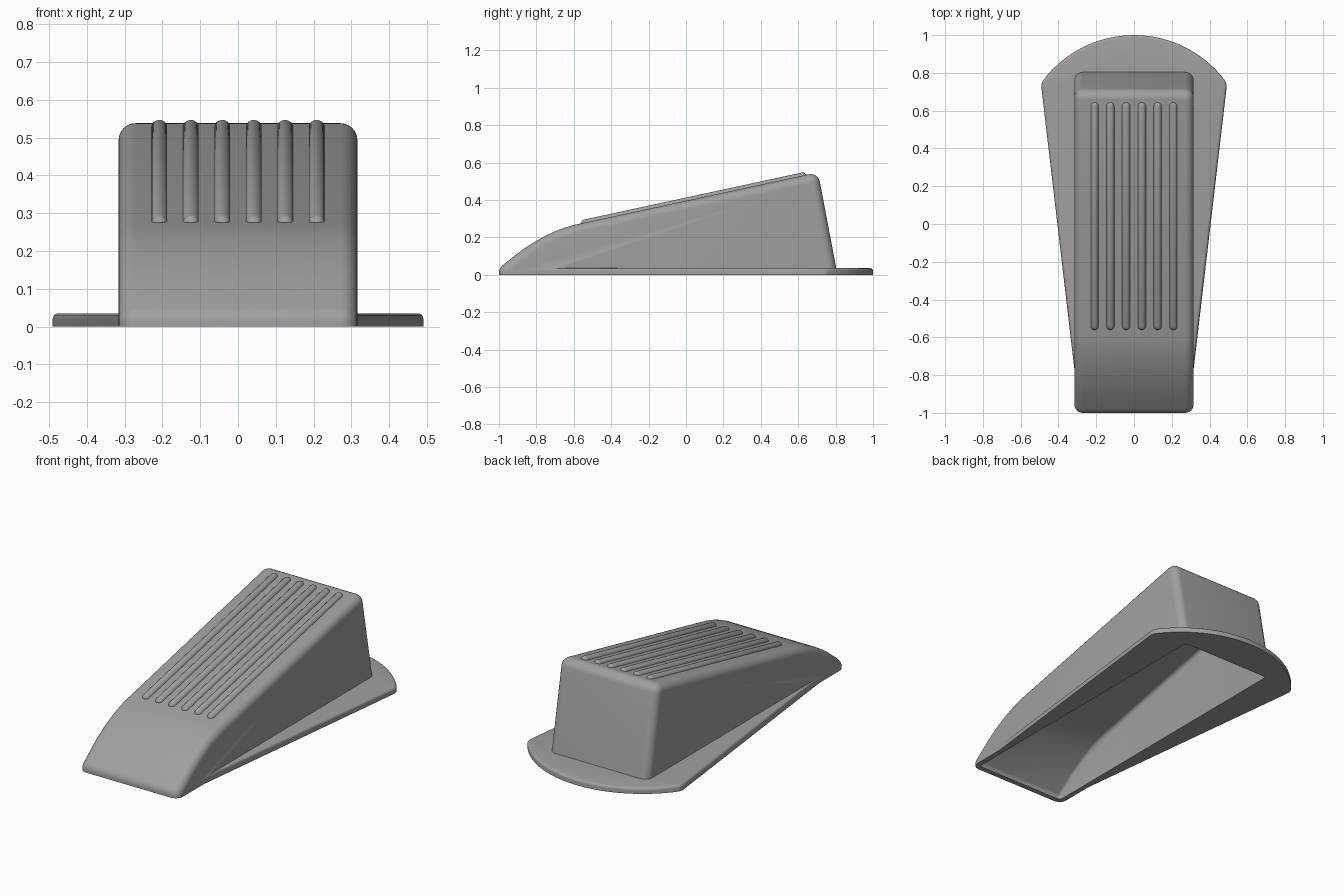
import bpy, bmesh, math
from mathutils import Vector, Matrix

if "Cube" in bpy.data.objects:
    bpy.data.objects.remove(bpy.data.objects["Cube"])

rubber = bpy.data.materials.new("grey rubber")
rubber.diffuse_color = (0.35, 0.35, 0.35, 1)
rubber.use_nodes = True
rubber.node_tree.nodes["Principled BSDF"].inputs["Base Color"].default_value = rubber.diffuse_color


def outline(ctrl, d, n=6):
    """Inset a counter-clockwise outline of ((a, b), radius) by d, rounding marked corners."""
    pts = []
    for i, (p, _) in enumerate(ctrl):
        p = Vector(p)
        u = (p - Vector(ctrl[i - 1][0])).normalized()
        v = (Vector(ctrl[(i + 1) % len(ctrl)][0]) - p).normalized()
        n1, n2 = Vector((-u.y, u.x)), Vector((-v.y, v.x))
        pts.append(p + (n1 + n2) * (d / (1 + n1.dot(n2))))
    out = []
    for i, p in enumerate(pts):
        if not ctrl[i][1]:
            out.append(p)
            continue
        r = max(ctrl[i][1] - d, 0.004)
        u = (p - pts[i - 1]).normalized()
        v = (pts[(i + 1) % len(pts)] - p).normalized()
        turn = u.angle(v)
        start = p - u * r * math.tan(turn / 2)
        centre = start + Vector((-u.y, u.x)) * r
        for k in range(n + 1):
            out.append(centre + Matrix.Rotation(turn * k / n, 2) @ (start - centre))
    return out


def loft(name, ctrl, levels, place):
    """Skin inset copies of an outline through (inset, height) levels."""
    bm = bmesh.new()
    rings = [[bm.verts.new(place(p, h)) for p in outline(ctrl, d)] for d, h in levels]
    for a, b in zip(rings, rings[1:]):
        for i in range(len(a)):
            bm.faces.new((a[i - 1], a[i], b[i], b[i - 1]))
    bm.faces.new(rings[0][::-1])
    bm.faces.new(rings[-1])
    bmesh.ops.recalc_face_normals(bm, faces=bm.faces)
    return finish(name, bm)


def finish(name, bm):
    me = bpy.data.meshes.new(name)
    bm.to_mesh(me)
    bm.free()
    me.materials.append(rubber)
    ob = bpy.data.objects.new(name, me)
    bpy.context.collection.objects.link(ob)
    return ob


def select(ob):
    bpy.ops.object.select_all(action='DESELECT')
    ob.select_set(True)
    bpy.context.view_layer.objects.active = ob


def combine(ob, other, op):
    other.hide_render = True
    select(ob)
    m = ob.modifiers.new(op, 'BOOLEAN')
    m.operation, m.solver, m.object = op, 'EXACT', other
    bpy.ops.object.modifier_apply(modifier=m.name)
    bpy.data.objects.remove(other)


def smooth(ob):
    select(ob)
    bpy.ops.object.shade_smooth_by_angle(angle=math.radians(35))


# Side profile of the wedge (y, z), extended below the ground and trimmed later
SLOPE = 0.2157
def ramp(y):
    return 0.277 + SLOPE * (y + 0.55)

p0, p1, p2 = Vector((-0.9, 0.115)), Vector((-0.738, 0.236)), Vector((-0.58, ramp(-0.58)))
hump = [p0 * (1 - t) ** 2 + p1 * 2 * t * (1 - t) + p2 * t * t for t in [k / 10 for k in range(11)]]
profile = [((-1, -0.2), 0), ((0.848, -0.2), 0), ((0.706, ramp(0.706)), 0.05)]
profile += [(tuple(p), 0) for p in reversed(hump)]
profile += [((-1, 0.035), 0.05)]


def side_levels(half, r, inset=0.0, n=6):
    """Rounded side edges for a profile swept across x."""
    a = [(inset + r * (1 - math.cos(t)), half - r + r * math.sin(t))
         for t in [k * math.pi / 2 / n for k in range(n + 1)]]
    return [(d, -x) for d, x in reversed(a)] + a


def across(p, h):
    return (h, p.x, p.y)

body = loft("wedge_body", profile, side_levels(0.316, 0.045), across)
cavity = loft("cavity_cutter", profile, side_levels(0.286, 0.018, 0.03), across)

# Fan-shaped base flange with a softened top edge
a0 = math.radians(35.3)
arc = []
for k in range(25):
    a = a0 + (math.pi - 2 * a0) * k / 24
    arc.append(((0.604 * math.cos(a), 0.396 + 0.604 * math.sin(a)), 0.06 if k in (0, 24) else 0))
fan = [((-0.298, -0.92), 0), ((0.298, -0.92), 0)] + arc
edge = [(0.015 * (1 - math.cos(t)), 0.02 + 0.015 * math.sin(t))
        for t in [k * math.pi / 8 for k in range(5)]]
flange = loft("base_flange", fan, [(0, -0.1)] + edge, lambda p, h: (p.x, p.y, h))

# Ground trimming block
bm = bmesh.new()
bmesh.ops.create_cube(bm, size=1, matrix=Matrix.Translation((0, 0, -0.5)) @ Matrix.Diagonal((4, 4, 1, 1)))
ground = finish("ground_cutter", bm)

# Join the flange, hollow the underside, trim flat
combine(body, flange, 'UNION')
combine(body, cavity, 'DIFFERENCE')
combine(body, ground, 'DIFFERENCE')
smooth(body)

# Six round-ended grip ribs along the ramp
y0, y1, rad = -0.56, 0.645, 0.022
tilt = math.atan(SLOPE)
length = (y1 - y0) / math.cos(tilt) - 2 * rad
mid = (y0 + y1) / 2
for i in range(6):
    bm = bmesh.new()
    bmesh.ops.create_uvsphere(bm, u_segments=16, v_segments=9, radius=rad)
    for v in bm.verts:
        v.co.z += math.copysign(length / 2, v.co.z)
    m = (Matrix.Translation(((i - 2.5) * 0.0832, mid, ramp(mid) - 0.005))
         @ Matrix.Rotation(tilt - math.pi / 2, 4, 'X'))
    bmesh.ops.transform(bm, matrix=m, verts=bm.verts)
    smooth(finish(f"grip_rib_{i + 1}", bm))
